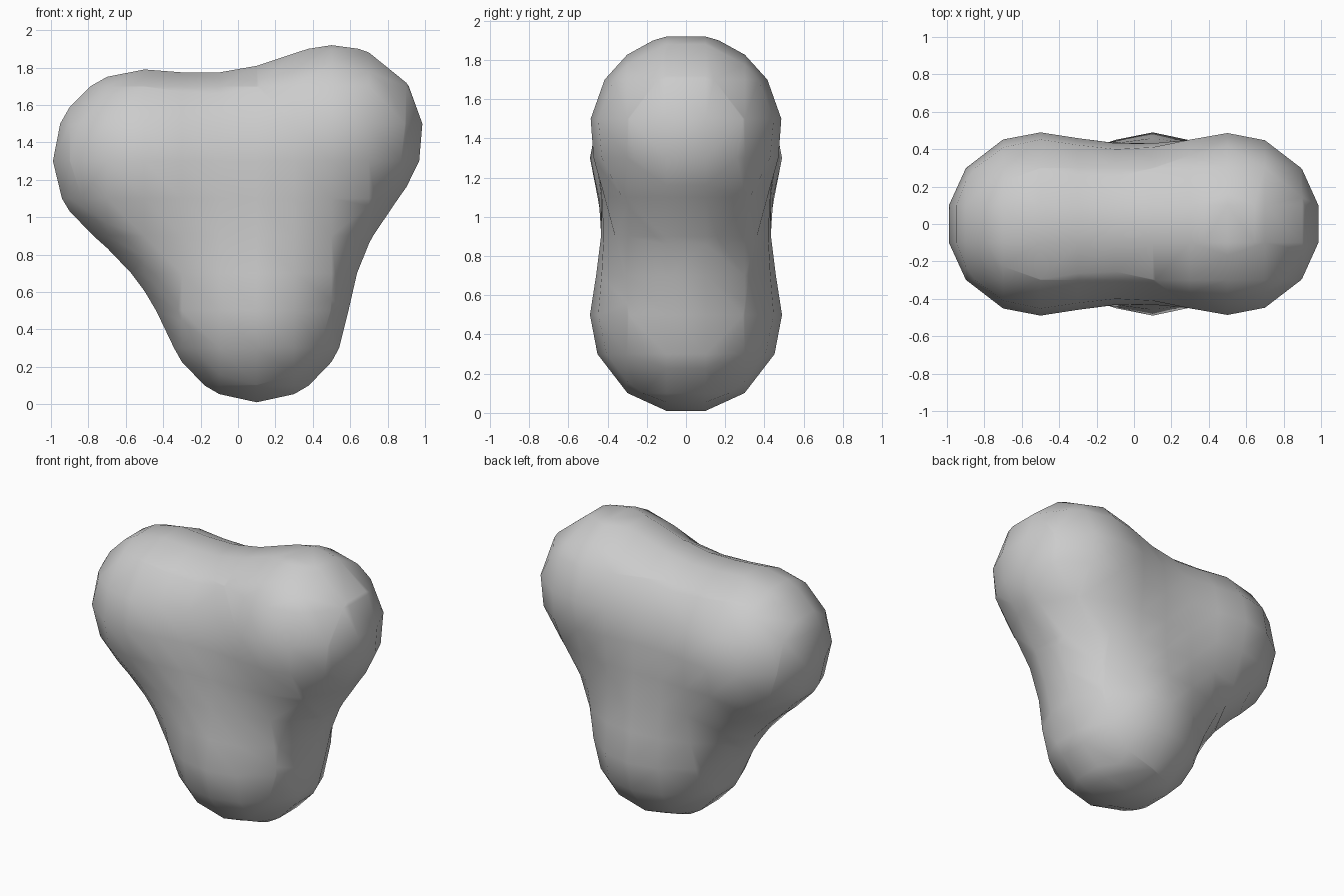
import bpy

cube = bpy.data.objects.get("Cube")
if cube:
    bpy.data.objects.remove(cube, do_unlink=True)

# Plain grey surface
grey = bpy.data.materials.new("plain_grey")
grey.use_nodes = True
colour = (0.6, 0.6, 0.6, 1)
grey.diffuse_color = colour
grey.node_tree.nodes["Principled BSDF"].inputs["Base Color"].default_value = colour

# Three blended balls: two upper lobes and one lower lobe
meta = bpy.data.metaballs.new("three_lobed_blob")
meta.resolution = meta.render_resolution = 0.2
meta.threshold = 1.03
for x, z in ((-0.51, 1.31), (0.51, 1.44), (0.10, 0.49)):
    lobe = meta.elements.new(type='BALL')
    lobe.co = (x, 0, z)
    lobe.radius = 1.10
    lobe.stiffness = 2
source = bpy.data.objects.new("blob_source", meta)
bpy.context.scene.collection.objects.link(source)
bpy.context.view_layer.update()

# Turn the blend into a mesh
depsgraph = bpy.context.evaluated_depsgraph_get()
mesh = bpy.data.meshes.new_from_object(source.evaluated_get(depsgraph))
bpy.data.objects.remove(source, do_unlink=True)
blob = bpy.data.objects.new("three_lobed_blob", mesh)
bpy.context.scene.collection.objects.link(blob)
mesh.materials.clear()
mesh.materials.append(grey)
mesh.shade_smooth()
